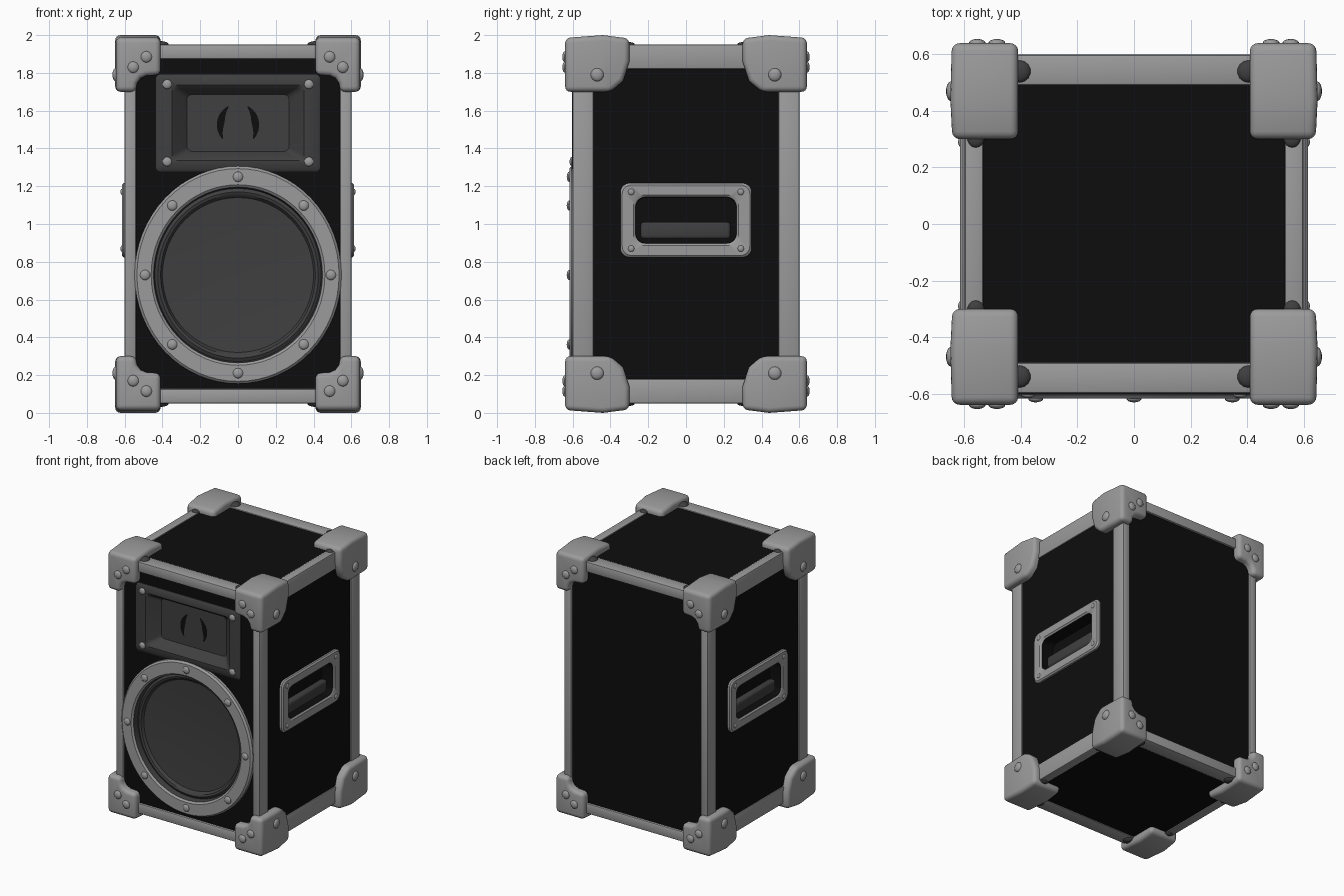
import bpy, bmesh, math
from mathutils import Matrix, Vector

if "Cube" in bpy.data.objects:
    bpy.data.objects.remove(bpy.data.objects["Cube"], do_unlink=True)


def material(name, value):
    m = bpy.data.materials.new(name)
    m.use_nodes = True
    color = (value, value, value, 1)
    m.diffuse_color = color
    bsdf = next(n for n in m.node_tree.nodes if n.type == 'BSDF_PRINCIPLED')
    bsdf.inputs["Base Color"].default_value = color
    return m


BLACK = material("black_panel", 0.004)
DARK = material("dark_grey_plastic", 0.05)
METAL = material("light_grey_metal", 0.33)
MATS = [BLACK, DARK, METAL]
K, D, L = 0, 1, 2
MID = Vector((0, 0, 1))     # centre of the cabinet, used for mirroring


def finish(name, bm, mat=None, axes="", bevel=0.0, segments=3, cutters=(), smooth=True):
    """Turn a bmesh into an object, mirrored about the cabinet centre."""
    bmesh.ops.recalc_face_normals(bm, faces=bm.faces)
    bmesh.ops.translate(bm, verts=bm.verts, vec=-MID)
    me = bpy.data.meshes.new(name)
    bm.to_mesh(me)
    bm.free()
    for m in ([mat] if mat else MATS):
        me.materials.append(m)
    ob = bpy.data.objects.new(name, me)
    ob.location = MID
    bpy.context.scene.collection.objects.link(ob)
    for c in cutters:
        mod = ob.modifiers.new("opening", 'BOOLEAN')
        mod.object = c
        mod.solver = 'EXACT'
    if bevel:
        mod = ob.modifiers.new("bevel", 'BEVEL')
        mod.width, mod.segments = bevel, segments
        mod.limit_method, mod.angle_limit = 'ANGLE', math.radians(35)
    if axes:
        mod = ob.modifiers.new("mirror", 'MIRROR')
        mod.use_mirror_merge = False
        for i, a in enumerate("xyz"):
            mod.use_axis[i] = a in axes
    bpy.context.view_layer.update()
    for o in bpy.context.selected_objects:
        o.select_set(False)
    bpy.context.view_layer.objects.active = ob
    ob.select_set(True)
    if ob.modifiers:
        bpy.ops.object.convert(target='MESH')
    if smooth:
        bpy.ops.object.shade_smooth_by_angle(angle=math.radians(35))
    return ob


def add_box(bm, lo, hi):
    lo, hi = Vector(lo), Vector(hi)
    size = Matrix.Diagonal((*(hi - lo), 1))
    bmesh.ops.create_cube(bm, size=1, matrix=Matrix.Translation((lo + hi) / 2) @ size)


def box(name, lo, hi, mat, **kw):
    bm = bmesh.new()
    add_box(bm, lo, hi)
    return finish(name, bm, mat, **kw)


def front(u, w, d):
    return (u, -d, w)


def side(u, w, d):
    return (d, u, w)


def outline(rx, rz, kx, kz, steps):
    """Rounded rectangle; corner radii equal to the half sizes give an ellipse."""
    pts = []
    for q in range(4):
        sx, sz = (1, -1, -1, 1)[q], (1, 1, -1, -1)[q]
        for i in range(steps + 1):
            a = (q + i / steps) * math.pi / 2
            pts.append((sx * (rx - kx) + kx * math.cos(a), sz * (rz - kz) + kz * math.sin(a)))
    return pts


def loft(name, place, cz, rings, round_k=None, steps=5, mat=None, **kw):
    """Closed solid through rings of (half width, half height, depth, colour of next band)."""
    bm = bmesh.new()
    loops = []
    for rx, rz, d, _ in rings:
        kx, kz = (rx, rz) if round_k is None else (round_k, round_k)
        loops.append([bm.verts.new(place(u, cz + w, d)) for u, w in outline(rx, rz, kx, kz, steps)])
    n = len(loops[0])
    for a, b, ring in zip(loops, loops[1:], rings):
        for i in range(n):
            f = bm.faces.new((a[i], a[(i + 1) % n], b[(i + 1) % n], b[i]))
            f.material_index = 0 if mat else ring[3]
    for loop, ring in ((loops[0], rings[0]), (loops[-1], rings[-1])):
        bm.faces.new(loop).material_index = 0 if mat else ring[3]
    bmesh.ops.remove_doubles(bm, verts=bm.verts, dist=1e-5)
    return finish(name, bm, mat, **kw)


def rivets(name, spots, mat, axes=""):
    """Flattened domes: (location, radius, axis index)."""
    bm = bmesh.new()
    for loc, r, axis in spots:
        s = [r, r, r]
        s[axis] = r * 0.5
        bmesh.ops.create_uvsphere(bm, u_segments=14, v_segments=8, radius=1,
                                  matrix=Matrix.Translation(loc) @ Matrix.Diagonal((*s, 1)))
    return finish(name, bm, mat, axes)


# Cabinet with openings for the speakers and the handles
HORN_Z, CONE_Z, GRIP_Z = 1.535, 0.73, 1.02
cutters = [
    loft("cone_cutter", front, CONE_Z, [(.48, .5, .4, K), (.48, .5, .8, K)], steps=12, mat=BLACK),
    loft("horn_cutter", front, HORN_Z, [(.38, .2, .45, K), (.38, .2, .8, K)], .02, mat=BLACK),
    loft("grip_cutter", side, GRIP_Z, [(.29, .14, .48, K), (.29, .14, .8, K)], .03, mat=BLACK, axes="x"),
]
box("cabinet", (-.592, -.585, .058), (.592, .585, 1.942), BLACK, cutters=cutters, smooth=False)
for c in cutters:
    bpy.data.objects.remove(c, do_unlink=True)

# Metal edge trim
box("upright_trim", (.54, .49, .1), (.6, .6, 1.9), METAL, axes="xy", bevel=.01, segments=2)
box("cross_trim", (-.55, .49, 1.872), (.55, .6, 1.95), METAL, axes="yz", bevel=.01, segments=2)
box("side_trim", (.533, -.55, 1.82), (.6, .55, 1.95), METAL, axes="xz", bevel=.01, segments=2)

# Corner protectors: notched profile, trimmed lower inner edge, rounded
profile = [(.41, 2), (.65, 2), (.65, 1.7), (.54, 1.7), (.535, 1.745), (.515, 1.772), (.485, 1.785), (.41, 1.79)]
bm = bmesh.new()
inner = [bm.verts.new((min(x, .643), .30, min(z, 1.982))) for x, z in profile]
middle = [bm.verts.new((x, .44, z)) for x, z in profile]
outer = [bm.verts.new((min(x, .645), .64, min(z, 1.985))) for x, z in profile]
for a, b in ((inner, middle), (middle, outer)):
    for i in range(len(a)):
        j = (i + 1) % len(a)
        bm.faces.new((a[i], a[j], b[j], b[i]))
bm.faces.new(inner)
bm.faces.new(outer)
bmesh.ops.recalc_face_normals(bm, faces=bm.faces)
for point, normal in (((0, .30, 1.86), (0, -.95, -.3)), ((0, .33, 1.76), (0, -.65, -.75))):
    cut = bmesh.ops.bisect_plane(bm, geom=bm.verts[:] + bm.edges[:] + bm.faces[:],
                                 plane_co=point, plane_no=normal, clear_outer=True)
    edges = [e for e in cut["geom_cut"] if isinstance(e, bmesh.types.BMEdge)]
    bmesh.ops.holes_fill(bm, edges=edges, sides=0)
finish("corner_protector", bm, METAL, "xyz", bevel=.028, segments=4)

rivets("corner_rivet", [((.555, .64, 1.83), .03, 1), ((.485, .64, 1.885), .03, 1),
                        ((.648, .47, 1.79), .035, 0)], METAL, "xyz")
rivets("trim_end_stud", [((.405, .54, 1.948), .04, 2), ((.56, .3, 1.948), .03, 2)], DARK, "xyz")

# Woofer: metal ring, soft surround and shallow cone
loft("woofer", front, CONE_Z, [
    (.46, .48, .43, L), (.46, .48, .575, L), (.548, .576, .58, L), (.548, .576, .605, L),
    (.535, .563, .618, L), (.46, .478, .618, L), (.447, .465, .607, D), (.44, .458, .565, D),
    (.425, .44, .575, D), (.41, .425, .57, D), (.4, .41, .55, D), (.2, .2, .535, D)], steps=16)
rivets("woofer_rivet", [((.492 * math.sin(a), -.618, CONE_Z + .52 * math.cos(a)), .027, 1)
                        for a in (i * math.pi / 4 for i in range(8))], METAL)

# Horn: raised frame with a sloping mouth
loft("horn", front, HORN_Z, [
    (.36, .18, .47, D), (.36, .18, .57, D), (.435, .257, .58, D), (.435, .257, .592, D),
    (.42, .242, .603, D), (.35, .2, .603, D), (.335, .185, .59, D), (.27, .15, .525, D)], .025)
rivets("horn_screw", [((x, -.604, HORN_Z + z), .025, 1)
                      for x in (-.375, .375) for z in (-.205, .205)], METAL)

# Crescent slots in the horn throat
bm = bmesh.new()
rows = []
for i in range(13):
    t = i / 12
    a = math.radians(-42 + 104 * t)
    radii = (.112, .105 - .032 * math.sin(math.pi * t))
    rows.append([bm.verts.new((r * math.cos(a), -.528, HORN_Z - .01 + r * math.sin(a))) for r in radii])
for a, b in zip(rows, rows[1:]):
    bm.faces.new((a[0], a[1], b[1], b[0]))
bmesh.ops.solidify(bm, geom=bm.faces[:], thickness=.004)
finish("horn_slot", bm, BLACK, "x", smooth=False)

# Recessed side handles
loft("handle_frame", side, GRIP_Z, [
    (.275, .13, .5, L), (.275, .13, .585, L), (.348, .197, .59, L), (.348, .197, .605, L),
    (.338, .187, .615, L), (.278, .133, .615, L), (.267, .122, .605, K), (.265, .12, .51, K)],
    .05, axes="x")
box("handle_grip", (.53, -.24, .92), (.585, .235, 1.01), DARK, axes="x", bevel=.018)
rivets("handle_screw", [((.614, y, GRIP_Z + z), .017, 0)
                        for y in (-.29, .29) for z in (-.15, .15)], METAL, "x")
